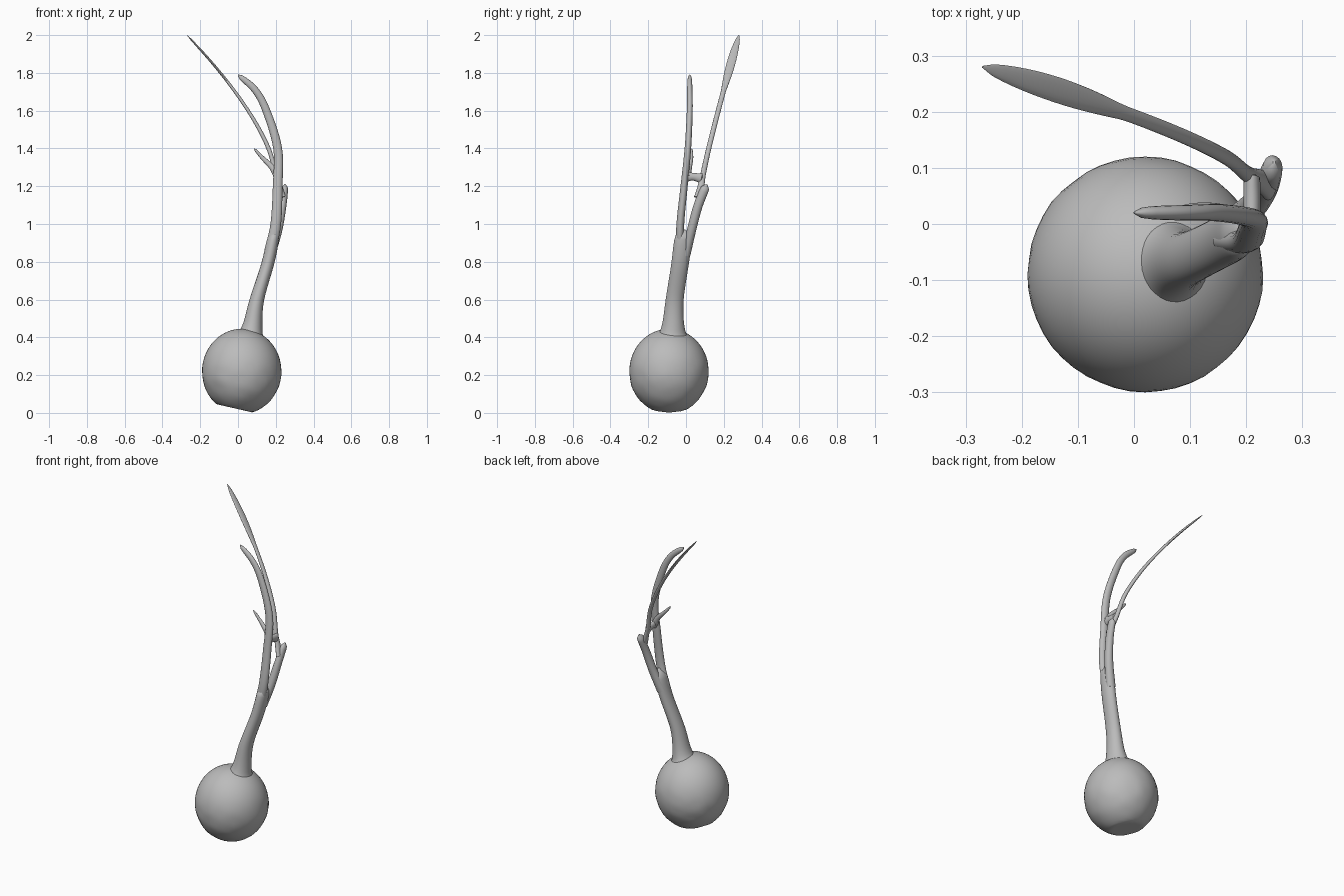
import bpy, bmesh, math
from mathutils import Vector, noise

cube = bpy.data.objects.get("Cube")
if cube:
    bpy.data.objects.remove(cube)

grey = bpy.data.materials.new("matte grey")
grey.use_nodes = True
grey.diffuse_color = (0.5, 0.5, 0.5, 1)
grey.node_tree.nodes["Principled BSDF"].inputs["Base Color"].default_value = grey.diffuse_color


def finish(name, bm):
    """Turn the bmesh into a smooth shaded object."""
    bmesh.ops.recalc_face_normals(bm, faces=bm.faces)
    mesh = bpy.data.meshes.new(name)
    bm.to_mesh(mesh)
    bm.free()
    mesh.materials.append(grey)
    part = bpy.data.objects.new(name, mesh)
    bpy.context.collection.objects.link(part)
    bpy.ops.object.select_all(action='DESELECT')
    part.select_set(True)
    bpy.context.view_layer.objects.active = part
    bpy.ops.object.shade_smooth_by_angle(angle=math.radians(50))


def spline(points, steps=6):
    """Smooth curve passing through every point."""
    points = [Vector(point) for point in points]
    first = points[0] * 2 - points[1]
    last = points[-1] * 2 - points[-2]
    padded = [first, *points, last]
    curve = []
    for before, start, end, after in zip(padded, padded[1:], padded[2:], padded[3:]):
        for step in range(steps):
            t = step / steps
            leave, arrive = (end - before) / 2, (after - start) / 2
            bend = (start - end) * 2 + leave + arrive
            ease = (end - start) * 3 - leave * 2 - arrive
            curve.append(start + leave * t + ease * t ** 2 + bend * t ** 3)
    return curve + [points[-1]]


def tube(name, points, width, depth, side=Vector((0, 1, 0)), level=False, sides=16):
    """Loft ovals along a spline; width and depth are rules of the way along."""
    path = spline(points)
    bm = bmesh.new()
    rings = []
    for i, centre in enumerate(path):
        t = i / (len(path) - 1)
        tip = math.sqrt(1.02 - t ** 30)
        ahead = path[min(i + 1, len(path) - 1)] - path[max(i - 1, 0)]
        tangent = Vector((0, 0, 1)) if level else ahead.normalized()
        across = (side - tangent * side.dot(tangent)).normalized()
        along = across.cross(tangent)
        angles = [math.tau * k / sides for k in range(sides)]
        rings.append([bm.verts.new(centre + tip * (along * width(t) * math.cos(a)
                                                   + across * depth(t) * math.sin(a)))
                      for a in angles])
    for low, high in zip(rings, rings[1:]):
        for k in range(sides):
            bm.faces.new((low[k - 1], low[k], high[k], high[k - 1]))
    bm.faces.new(rings[0])
    bm.faces.new(rings[-1])
    finish(name, bm)


# Bulb: a rough ball with a slanted cut where the roots were
bm = bmesh.new()
bmesh.ops.create_uvsphere(bm, u_segments=48, v_segments=36, radius=1)
middle = Vector((0.02, -0.09, 0.22))
for vert in bm.verts:
    ball = vert.co.copy()
    roughness = 0.03 * max(0, 0.4 - ball.z) * (1 + ball.z)
    ball *= 1 + roughness * noise.noise(ball * 4)
    vert.co = middle + ball * 0.21
    vert.co.z += ball.z * 0.015
    vert.co.z = max(vert.co.z, 0.02 - vert.co.x * 0.23)
finish("bulb", bm)


# Main stem, flaring into the bulb and turning oval upward
def stem_radius(t):
    return 0.04 + 0.09 * (1 - t) ** 5


tube("stem",
     [(0.03, -0.08, 0.37), (0.07, -0.07, 0.44), (0.1, -0.06, 0.6),
      (0.16, -0.03, 0.8), (0.195, -0.01, 0.97)],
     width=lambda t: stem_radius(t) * (1 - 0.2 * t),
     depth=lambda t: stem_radius(t) * (1 + 0.2 * t),
     level=True, sides=32)

# Tall front leaf, arching over at the tip
tube("front_leaf",
     [(0.17, -0.03, 0.86), (0.2, -0.03, 1), (0.21, -0.01, 1.2), (0.21, 0.01, 1.4),
      (0.15, 0.02, 1.6), (0.09, 0.02, 1.71), (0, 0.02, 1.79)],
     width=lambda t: 0.03 - 0.014 * t,
     depth=lambda t: 0.022 - 0.01 * t)

# Short broken leaf at the back
tube("back_stub",
     [(0.17, 0, 0.84), (0.21, 0.03, 0.97), (0.235, 0.065, 1.1), (0.25, 0.11, 1.21)],
     width=lambda t: 0.028 - 0.01 * t,
     depth=lambda t: 0.024)


# Long thin leaf, sweeping outward from the stub to a flat blade
def sweep(u):
    return (0.2 - 0.47 * u ** 1.5, 0.09 + 0.19 * u ** 1.1, 1.26 + 0.74 * u)


def blade(t):
    return math.sin(math.pi * max(0, (t - 0.7) / 0.3))


tube("long_leaf",
     [(0.24, 0.07, 1.14), (0.22, 0.08, 1.2)] + [sweep(k / 6) for k in range(7)],
     width=lambda t: 0.015 - 0.01 * t,
     depth=lambda t: 0.013 + 0.01 * blade(t) + 0.015 * (1 - t) ** 8)

# Web joining the front leaf to the long leaf
tube("leaf_bridge",
     [(0.21, 0, 1.25), (0.21, 0.04, 1.25), (0.21, 0.09, 1.24)],
     width=lambda t: 0.015,
     depth=lambda t: 0.03 - 0.01 * math.sin(math.pi * t),
     side=Vector((0, 0, 1)))

# Small side shoot
tube("side_shoot",
     [(0.21, 0.01, 1.25), (0.18, 0.02, 1.3), (0.13, 0.03, 1.35), (0.085, 0.03, 1.4)],
     width=lambda t: 0.02 - 0.014 * t,
     depth=lambda t: 0.015 - 0.01 * t)
